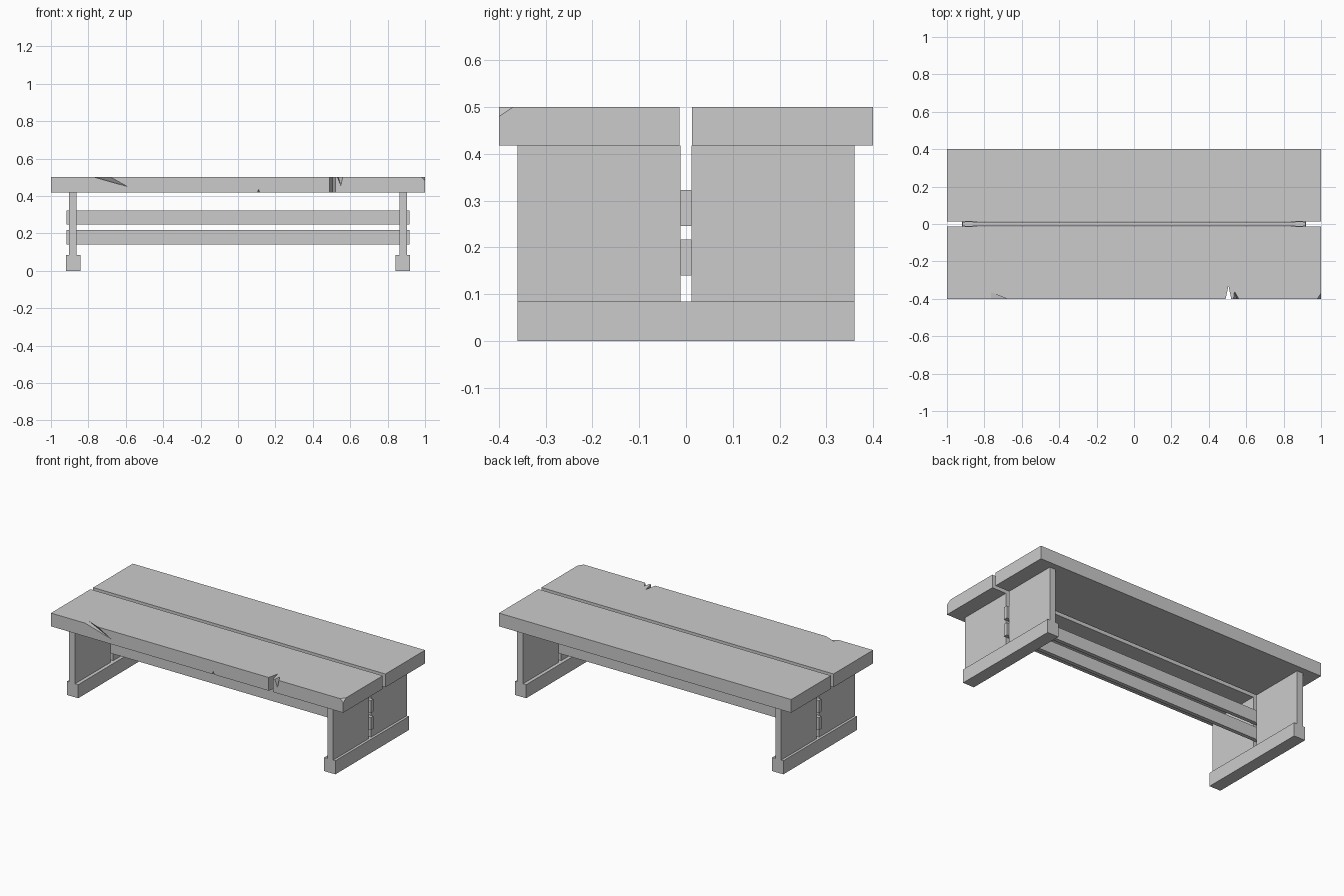
import bpy, bmesh
from mathutils import Vector

if "Cube" in bpy.data.objects:
    bpy.data.objects.remove(bpy.data.objects["Cube"])


def box(name, lo, hi):
    """Axis-aligned box between two corners."""
    lo, hi = Vector(lo), Vector(hi)
    bm = bmesh.new()
    bmesh.ops.create_cube(bm, size=1)
    for v in bm.verts:
        v.co = (lo + hi) / 2 + v.co * (hi - lo)
    return finish(name, bm)


def finish(name, bm):
    mesh = bpy.data.meshes.new(name)
    bm.to_mesh(mesh)
    bm.free()
    ob = bpy.data.objects.new(name, mesh)
    bpy.context.collection.objects.link(ob)
    return ob


def chip(target, p, q, a, b):
    """Cut a V groove with its valley along p-q, opening through a and b."""
    p, q, a, b = map(Vector, (p, q, a, b))
    mid, d = (p + q) / 2, q - p
    bm = bmesh.new()
    for end in (p - d, q + d):
        for off in (Vector(), 3 * (a - mid), 3 * (b - mid)):
            bm.verts.new(end + off)
    bmesh.ops.convex_hull(bm, input=bm.verts)
    bmesh.ops.recalc_face_normals(bm, faces=bm.faces)
    cutter = finish("chip_cutter", bm)
    cutter.hide_render = True
    mod = target.modifiers.new("chip", 'BOOLEAN')
    mod.operation, mod.solver, mod.object = 'DIFFERENCE', 'EXACT', cutter
    bpy.context.view_layer.objects.active = target
    bpy.ops.object.modifier_apply(modifier=mod.name)
    bpy.data.objects.remove(cutter)


# Top planks
front = box("front_plank", (-1, -0.4, 0.418), (1, -0.014, 0.5))
box("back_plank", (-1, 0.013, 0.418), (1, 0.4, 0.5))

# Wear marks along the front edge: long gouge, split, nick, underside nick, corner
chip(front, (-.765, -.365, .5), (-.59, -.4, .45), (-.765, -.4, .5), (-.68, -.4, .5))
chip(front, (.505, -.33, .5), (.505, -.33, .418), (.49, -.4, .459), (.52, -.4, .459))
chip(front, (.537, -.36, .5), (.55, -.4, .455), (.532, -.4, .5), (.56, -.4, .5))
chip(front, (.11, -.385, .418), (.11, -.4, .437), (.104, -.4, .418), (.117, -.4, .418))
chip(front, (1, -.37, .5), (1, -.4, .48), (.98, -.4, .5), (1.1, -.435, .54))

# Legs: two upright boards on a foot at each end
for side, s in (("left", -1), ("right", 1)):
    box(side + "_foot", (s * .88 - .0385, -.36, 0), (s * .88 + .0385, .36, .084))
    for pos, y0, y1 in (("front", -.36, -.012), ("back", .012, .36)):
        box(f"{side}_{pos}_leg_board", (s * .883 - .02, y0, .084),
            (s * .883 + .02, y1, .418))

# Stretcher rails running through the slots between the leg boards
for name, z0, z1 in (("lower_rail", .14, .217), ("upper_rail", .246, .323)):
    box(name, (-.918, -.012, z0), (.918, .012, z1))
